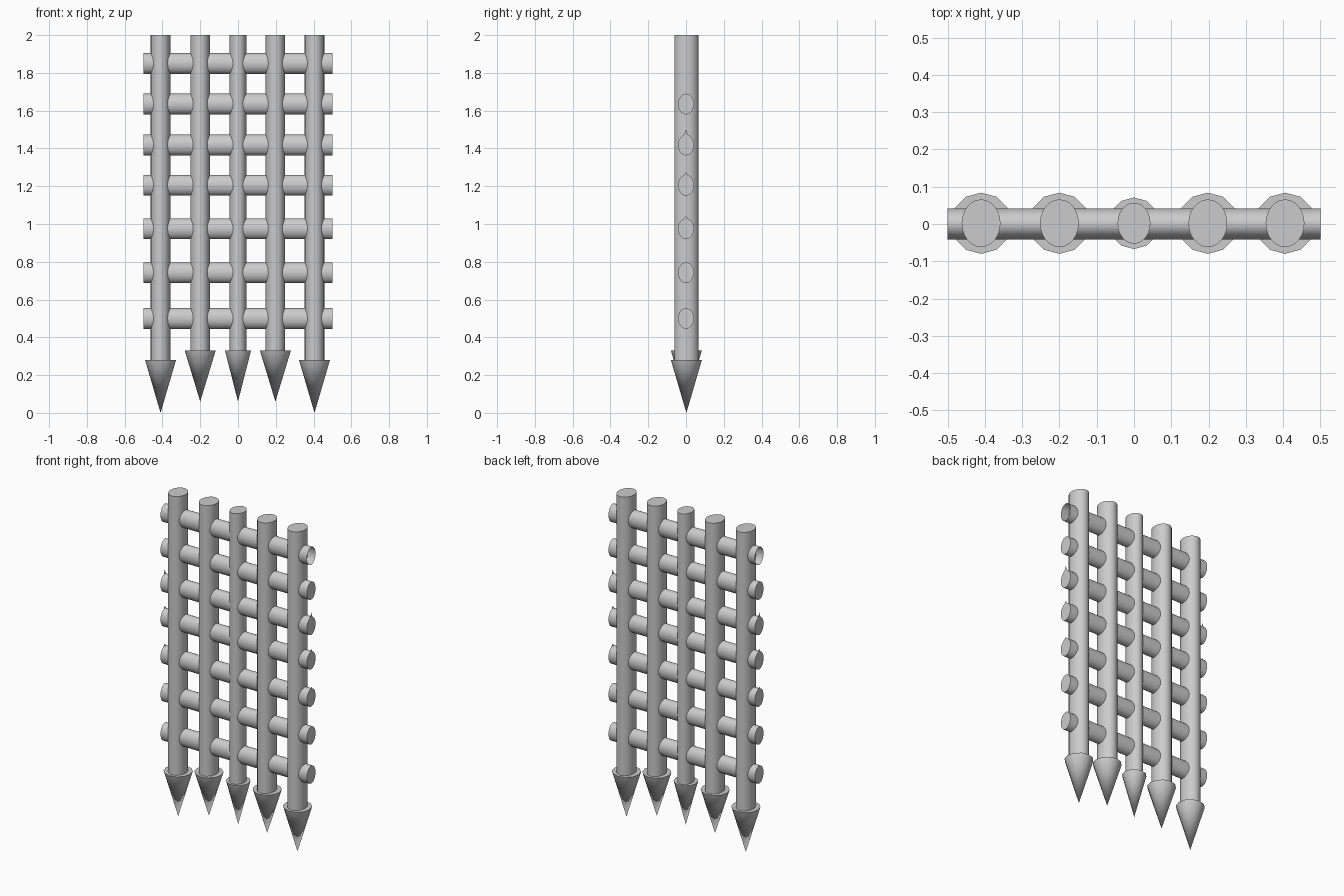
import bpy, bmesh
from math import sin, cos, pi

if "Cube" in bpy.data.objects:
    bpy.data.objects.remove(bpy.data.objects["Cube"])


def finish(name, bm):
    bmesh.ops.recalc_face_normals(bm, faces=bm.faces)
    mesh = bpy.data.meshes.new(name)
    bm.to_mesh(mesh)
    bm.free()
    obj = bpy.data.objects.new(name, mesh)
    bpy.context.collection.objects.link(obj)
    bpy.ops.object.select_all(action='DESELECT')
    obj.select_set(True)
    bpy.context.view_layer.objects.active = obj
    bpy.ops.object.shade_smooth_by_angle(angle=0.7)
    return obj


def upright(name, x, rx, ry, bottom):
    bm = bmesh.new()
    bmesh.ops.create_cone(bm, cap_ends=True, segments=24, radius1=1, radius2=1, depth=1)
    for v in bm.verts:
        v.co = (x + v.co.x * rx, 0.002 + v.co.y * ry, bottom + (v.co.z + 0.5) * (2 - bottom))
    return finish(name, bm)


def spike(name, x, r, tip):
    bm = bmesh.new()
    bmesh.ops.create_cone(bm, cap_ends=True, segments=12, radius1=0, radius2=r, depth=0.27)
    bmesh.ops.remove_doubles(bm, verts=bm.verts, dist=0.0001)
    for v in bm.verts:
        v.co.x += x
        v.co.y += 0.002
        v.co.z += tip + 0.135
    return finish(name, bm)


def crossbar(name, z, peak, capped):
    n, ry, rz = 24, 0.042, 0.055
    bm = bmesh.new()

    def ring(x, lift=0):
        return [bm.verts.new((x, ry * sin(2 * pi * i / n),
                              z + rz * cos(2 * pi * i / n) + (lift if i == 0 else 0)))
                for i in range(n)]

    a, b = ring(-0.5), ring(0.5)
    for i in range(n):
        j = (i + 1) % n
        bm.faces.new((a[i], a[j], b[j], b[i]))
    # End caps, some with a drawn-up point
    if capped:
        for x in (-0.5, 0.5):
            bm.faces.new(ring(x, peak))
    return finish(name, bm)


# Upright bars with spikes: x, bar radii, spike radius, tip height
for i, (x, rx, ry, r, tip) in enumerate([
        (-0.41, 0.052, 0.064, 0.082, 0.0),
        (-0.20, 0.052, 0.064, 0.082, 0.06),
        (0.0, 0.044, 0.055, 0.069, 0.06),
        (0.198, 0.052, 0.064, 0.082, 0.06),
        (0.405, 0.052, 0.064, 0.082, 0.0)]):
    upright(f"upright_bar_{i + 1}", x, rx, ry, tip + 0.26)
    spike(f"spike_{i + 1}", x, r, tip + (0.01 if tip == 0 else 0))
    if tip == 0:
        # Stretch the outer spikes down to the ground
        for v in bpy.context.object.data.vertices:
            if v.co.z < 0.1:
                v.co.z = 0.0

# Crossbars; the topmost has open ends
for i, (z, peak) in enumerate([(0.50, 0), (0.742, 0), (0.975, 0.012), (1.205, 0.015),
                               (1.418, 0.028), (1.635, 0), (1.85, 0)]):
    crossbar(f"crossbar_{i + 1}", z, peak, z < 1.8)
